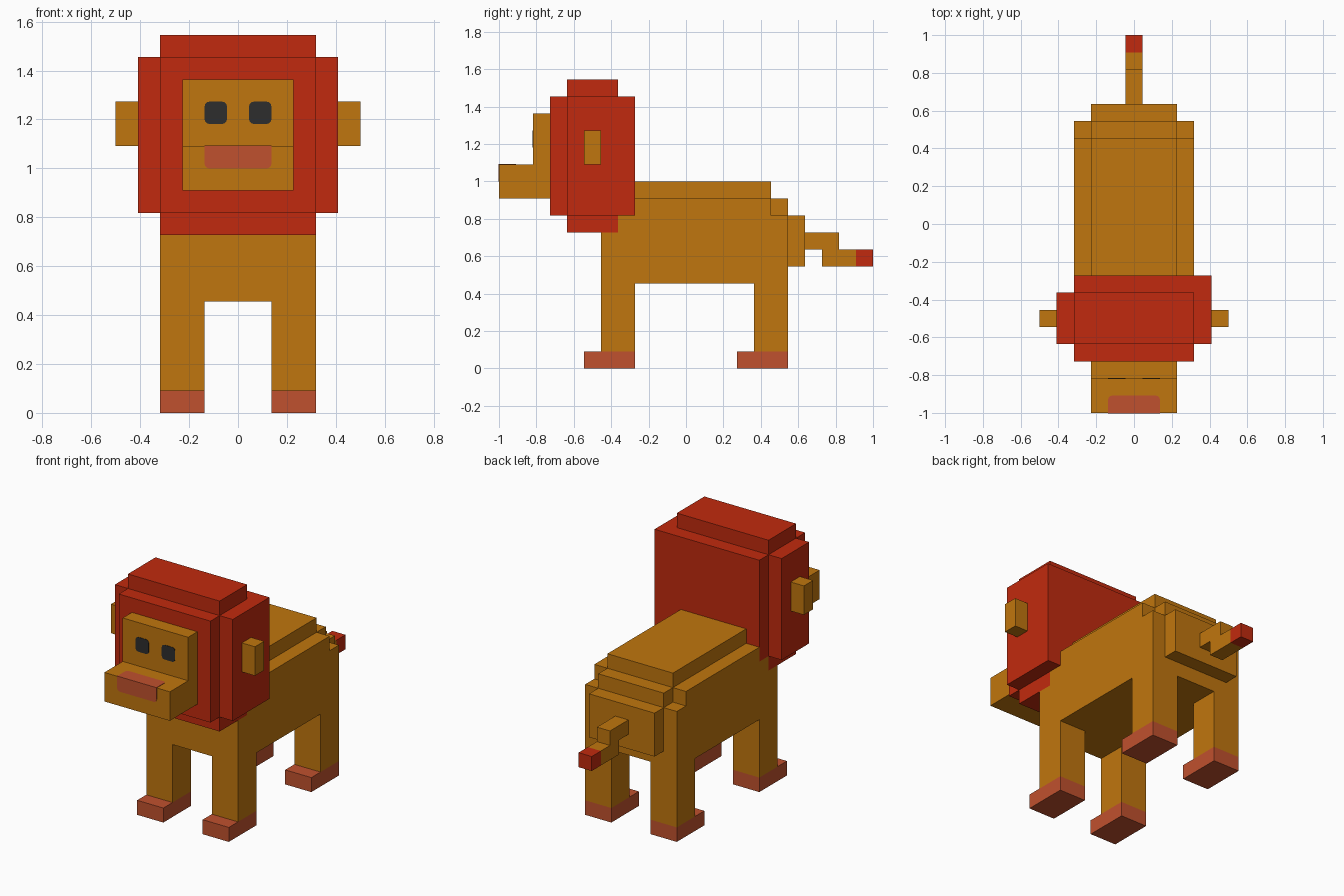
import bpy, bmesh, math

cube = bpy.data.objects.get("Cube")
if cube:
    bpy.data.objects.remove(cube, do_unlink=True)

U = 1 / 11  # one block of the design grid


def material(name, rgb):
    lin = [((c / 255 + 0.055) / 1.055) ** 2.4 if c > 10 else c / 255 / 12.92 for c in rgb]
    m = bpy.data.materials.new(name)
    m.use_nodes = True
    m.diffuse_color = (*lin, 1)
    bsdf = m.node_tree.nodes["Principled BSDF"]
    bsdf.inputs["Base Color"].default_value = (*lin, 1)
    bsdf.inputs["Roughness"].default_value = 0.9
    return m


FUR = material("ochre fur", (192, 118, 14))
MANE = material("red mane", (193, 42, 14))
PAW = material("clay pink", (192, 81, 46))
EYE = material("charcoal", (45, 45, 45))


def prism(name, mat, axis, pts, lo, hi):
    """Extrude a 2D outline (block units) along an axis from lo to hi."""
    place = {"x": lambda a, b, t: (t, a, b),
             "y": lambda a, b, t: (a, t, b),
             "z": lambda a, b, t: (a, b, t)}[axis]
    bm = bmesh.new()
    verts = [bm.verts.new([U * c for c in place(a, b, lo)]) for a, b in pts]
    face = bm.faces.new(verts)
    ext = bmesh.ops.extrude_face_region(bm, geom=[face])
    shift = [U * c for c in place(0, 0, hi - lo)]
    bmesh.ops.translate(bm, vec=shift,
                        verts=[g for g in ext["geom"] if isinstance(g, bmesh.types.BMVert)])
    bmesh.ops.recalc_face_normals(bm, faces=bm.faces)
    mesh = bpy.data.meshes.new(name)
    bm.to_mesh(mesh)
    bm.free()
    mesh.materials.append(mat)
    ob = bpy.data.objects.new(name, mesh)
    bpy.context.collection.objects.link(ob)
    return ob


def box(name, mat, x, y, z):
    pts = [(x[0], y[0]), (x[1], y[0]), (x[1], y[1]), (x[0], y[1])]
    return prism(name, mat, "z", pts, *z)


def rounded(x0, x1, y0, y1, radii):
    """Rectangle outline; radii run bottom-left, bottom-right, top-right, top-left."""
    pts = []
    corners = [(x0, y0, 1, 1), (x1, y0, -1, 1), (x1, y1, -1, -1), (x0, y1, 1, -1)]
    for i, ((cx, cy, sx, sy), r) in enumerate(zip(corners, radii)):
        if r == 0:
            pts.append((cx, cy))
            continue
        for k in range(4):
            t = math.pi + i * math.pi / 2 + k * math.pi / 6
            pts.append((cx + sx * r + r * math.cos(t), cy + sy * r + r * math.sin(t)))
    return pts


# Body: stepped side profile, raised back and rump steps
prism("body", FUR, "x",
      [(-5, 5), (6, 5), (6, 9), (5, 9), (5, 10), (-3, 10), (-3, 9), (-4, 9), (-4, 8), (-5, 8)],
      -3.5, 3.5)
box("raised_back", FUR, (-2.5, 2.5), (-3, 5), (10, 11))
box("rump_step", FUR, (-2.5, 2.5), (5, 6), (9, 10))
box("rump", FUR, (-2.5, 2.5), (6, 7), (6, 9))

# Legs and paws
for side, x in (("right", (-3.5, -1.5)), ("left", (1.5, 3.5))):
    for end, y in (("front", -5), ("rear", 4)):
        box(f"{end}_{side}_leg", FUR, x, (y, y + 2), (1, 5))
        box(f"{end}_{side}_paw", PAW, x, (y - 1, y + 2), (0, 1))

# Tail
box("tail_base", FUR, (-0.5, 0.5), (7, 9), (7, 8))
box("tail_end", FUR, (-0.5, 0.5), (8, 10), (6, 7))
box("tail_tuft", MANE, (-0.5, 0.5), (10, 11), (6, 7))

# Mane: tall core, wide core, front layer, offset back layer
box("mane_core", MANE, (-3.5, 3.5), (-7, -4), (8, 17))
box("mane_sides", MANE, (-4.5, 4.5), (-7, -4), (9, 16))
box("mane_front", MANE, (-3.5, 3.5), (-8, -7), (9, 16))
box("mane_back", MANE, (-3.5, 4.5), (-4, -3), (9, 16))

# Face, muzzle and ears
box("face", FUR, (-2.5, 2.5), (-9, -8), (10, 15))
box("muzzle", FUR, (-2.5, 2.5), (-11, -9), (10, 12))
for side, x in (("right", (-5.5, -4.5)), ("left", (4.5, 5.5))):
    box(f"{side}_ear", FUR, x, (-6, -5), (12, 14))

# Eyes and the nose patch that wraps over the muzzle edge
T = 0.03
for side, x in (("right", -1.5), ("left", 0.5)):
    prism(f"{side}_eye", EYE, "y", rounded(x, x + 1, 13, 14, [0.2] * 4), -9 - T, -9)
prism("nose_front", PAW, "y", rounded(-1.5, 1.5, 11, 12 + T, (0.2, 0.2, 0, 0)), -11 - T, -11)
prism("nose_top", PAW, "z", rounded(-1.5, 1.5, -11, -10, (0, 0, 0.2, 0.2)), 12, 12 + T)
